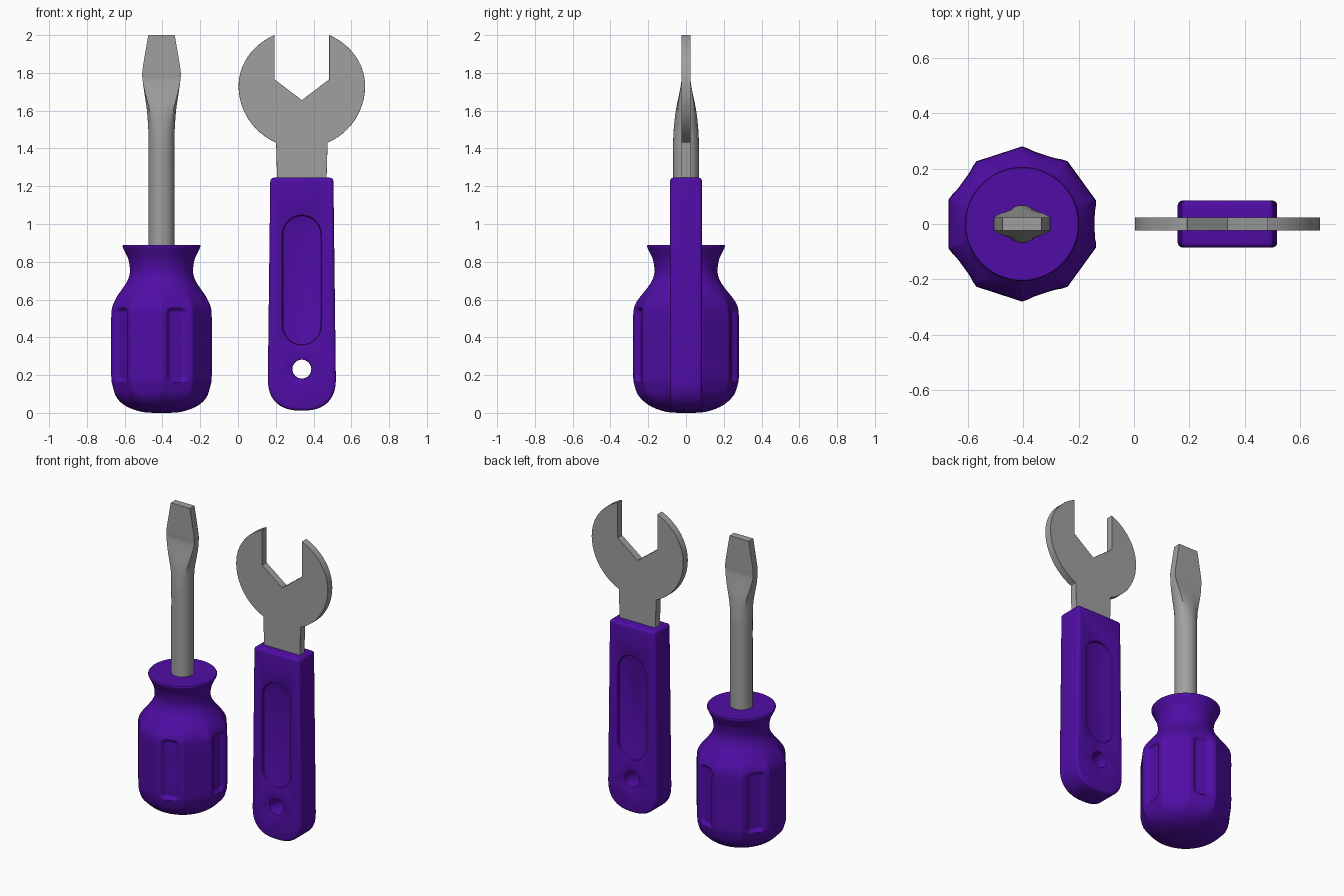
import bpy, bmesh
from math import sin, cos, pi, radians
from mathutils import Vector

if "Cube" in bpy.data.objects:
    bpy.data.objects.remove(bpy.data.objects["Cube"], do_unlink=True)

DRIVER_X, WRENCH_X = -0.405, 0.338


def material(name, rgb):
    mat = bpy.data.materials.new(name)
    mat.use_nodes = True
    mat.diffuse_color = (*rgb, 1)
    bsdf = next(n for n in mat.node_tree.nodes if n.type == 'BSDF_PRINCIPLED')
    bsdf.inputs["Base Color"].default_value = (*rgb, 1)
    return mat


PURPLE = material("purple grip", (0.08, 0.004, 0.38))
STEEL = material("grey steel", (0.35, 0.35, 0.35))


def finish(bm, name, mat, location):
    bmesh.ops.recalc_face_normals(bm, faces=bm.faces)
    mesh = bpy.data.meshes.new(name)
    bm.to_mesh(mesh)
    bm.free()
    mesh.materials.append(mat)
    obj = bpy.data.objects.new(name, mesh)
    obj.location = location
    bpy.context.collection.objects.link(obj)
    return obj


def select(obj):
    bpy.ops.object.select_all(action='DESELECT')
    obj.select_set(True)
    bpy.context.view_layer.objects.active = obj


def smooth(obj, angle=35):
    select(obj)
    bpy.ops.object.shade_smooth_by_angle(angle=radians(angle))


def modify(obj, kind, **settings):
    """Add a modifier and apply it."""
    select(obj)
    mod = obj.modifiers.new(kind.lower(), kind)
    for key, value in settings.items():
        setattr(mod, key, value)
    bpy.ops.object.modifier_apply(modifier=mod.name)


def loft(rings, name, mat, location):
    """Skin a stack of equal-sized rings and cap both ends."""
    bm = bmesh.new()
    loops = [[bm.verts.new(p) for p in ring] for ring in rings]
    n = len(loops[0])
    for a, b in zip(loops, loops[1:]):
        for i in range(n):
            j = (i + 1) % n
            bm.faces.new((a[i], a[j], b[j], b[i]))
    bm.faces.new(loops[0])
    bm.faces.new(loops[-1])
    return finish(bm, name, mat, location)


def plate(outline, y0, y1, name, mat, location):
    """Extrude an (x, z) outline from y0 to y1."""
    bm = bmesh.new()
    face = bm.faces.new([bm.verts.new((x, y0, z)) for x, z in outline])
    new = bmesh.ops.extrude_face_region(bm, geom=[face])["geom"]
    verts = [v for v in new if isinstance(v, bmesh.types.BMVert)]
    bmesh.ops.translate(bm, verts=verts, vec=(0, y1 - y0, 0))
    return finish(bm, name, mat, location)


def ease(t):
    t = min(max(t, 0), 1)
    return t * t * (3 - 2 * t)


def spline(points, steps):
    """Smooth curve through the points."""
    pts = [Vector(p) for p in points]
    pts = [pts[0]] + pts + [pts[-1]]
    out = []
    for a, b, c, d in zip(pts, pts[1:], pts[2:], pts[3:]):
        for k in range(steps):
            t = k / steps
            out.append(0.5 * (2 * b + (c - a) * t + (2 * a - 5 * b + 4 * c - d) * t * t
                              + (3 * b - a - 3 * c + d) * t ** 3))
    return out + [pts[-1]]


# Screwdriver grip: ten-sided body, round neck and rim, five scooped grooves
def grip_radius(r, z, angle):
    face = (angle + pi / 10) % (pi / 5) - pi / 10
    flat = r * cos(pi / 10) / cos(face)
    w = ease((z - 0.03) / 0.1) * ease((0.68 - z) / 0.12)
    radius = r + (flat - r) * w
    side = (angle + pi / 5) % (2 * pi / 5) - pi / 5
    corner = 0.035
    u = abs(radius * sin(side)) - 0.06 + corner
    v = abs(z - 0.36) - 0.2 + corner
    edge = Vector((max(u, 0), max(v, 0))).length + min(max(u, v), 0) - corner
    return radius - 0.022 * ease(-edge / 0.022)


profile = spline([(0.002, 0), (0.1, 0.005), (0.19, 0.037), (0.25, 0.09), (0.274, 0.15),
                  (0.28, 0.2), (0.28, 0.3), (0.28, 0.4), (0.28, 0.5), (0.274, 0.56),
                  (0.25, 0.605), (0.21, 0.655), (0.18, 0.7), (0.167, 0.75),
                  (0.175, 0.81), (0.192, 0.85), (0.206, 0.88), (0.203, 0.89)], 8)
SEGMENTS = 240
rings = []
for r, z in profile:
    ring = []
    for i in range(SEGMENTS):
        a = 2 * pi * i / SEGMENTS
        rad = grip_radius(r, z, a)
        ring.append((rad * cos(a), rad * sin(a), z))
    rings.append(ring)
smooth(loft(rings, "screwdriver_grip", PURPLE, (DRIVER_X, 0, 0)), 45)

# Screwdriver shaft: round rod flattening into a flared blade
sections = spline([(0.068, 0.068, 0.86), (0.068, 0.068, 1.2), (0.068, 0.068, 1.42),
                   (0.07, 0.065, 1.5), (0.077, 0.054, 1.6), (0.09, 0.036, 1.69),
                   (0.1, 0.024, 1.76), (0.102, 0.024, 1.8), (0.094, 0.024, 1.86),
                   (0.07, 0.024, 2.0)], 5)
rings = []
for half_x, half_y, z in sections:
    w = ease((z - 1.5) / 0.26)
    ring = []
    for i in range(48):
        a = 2 * pi * (i + 0.0) / 48
        c, s = cos(a), sin(a)
        k = 1 + (1 / max(abs(c), abs(s)) - 1) * w
        ring.append((half_x * c * k, half_y * s * k, z))
    rings.append(ring)
smooth(loft(rings, "screwdriver_shaft", STEEL, (DRIVER_X, 0, 0)))

# Wrench head and shank: half outline, mirrored
half = [(0, 1.656), (0.145, 1.766), (0.145, 2.0)]
for i in range(25):
    a = radians(64.2 - i * (64.2 + 66) / 24)
    half.append((0.335 * cos(a), 1.73 + (0.3 if a > 0 else 0.328) * sin(a)))
half += [(0.13, 1.2), (0, 1.2)]
outline = half + [(-x, z) for x, z in reversed(half[1:-1])]
head = plate(outline, -0.024, 0.024, "wrench_head", STEEL, (WRENCH_X, 0, 0))
modify(head, 'BEVEL', width=0.003, segments=1, limit_method='ANGLE', angle_limit=radians(60))
smooth(head, 30)

# Wrench grip: tapered bar with a rounded butt
half = [(0.167, 1.245)]
for i in range(17):
    a = pi / 2 * i / 16
    half.append((0.18 * cos(a) ** 0.8, 0.18 - 0.168 * sin(a) ** 0.85))
outline = half + [(-x, z) for x, z in reversed(half[:-1])]
grip = plate(outline, -0.085, 0.085, "wrench_grip", PURPLE, (WRENCH_X, 0, 0))
modify(grip, 'BEVEL', width=0.018, segments=4, limit_method='ANGLE', angle_limit=radians(50))


# Hanging hole and a shallow thumb slot on both faces
def stadium(radius, low, high, n=20):
    arc = [pi * i / n for i in range(n + 1)]
    return ([(radius * cos(a), high + radius * sin(a)) for a in arc]
            + [(-radius * cos(a), low - radius * sin(a)) for a in arc])


circle = [(0.05 * cos(2 * pi * i / 32), 0.232 + 0.05 * sin(2 * pi * i / 32)) for i in range(32)]
cutters = [plate(circle, -0.2, 0.2, "hole_cutter", PURPLE, (WRENCH_X, 0, 0))]
for side in (-1, 1):
    cutters.append(plate(stadium(0.102, 0.462, 0.943), side * 0.067, side * 0.2,
                         "slot_cutter", PURPLE, (WRENCH_X, 0, 0)))
for cutter in cutters:
    cutter.hide_render = True
    modify(grip, 'BOOLEAN', object=cutter, operation='DIFFERENCE', solver='EXACT')
    bpy.data.objects.remove(cutter, do_unlink=True)
modify(grip, 'BEVEL', width=0.006, segments=2, limit_method='ANGLE', angle_limit=radians(55))
smooth(grip)
